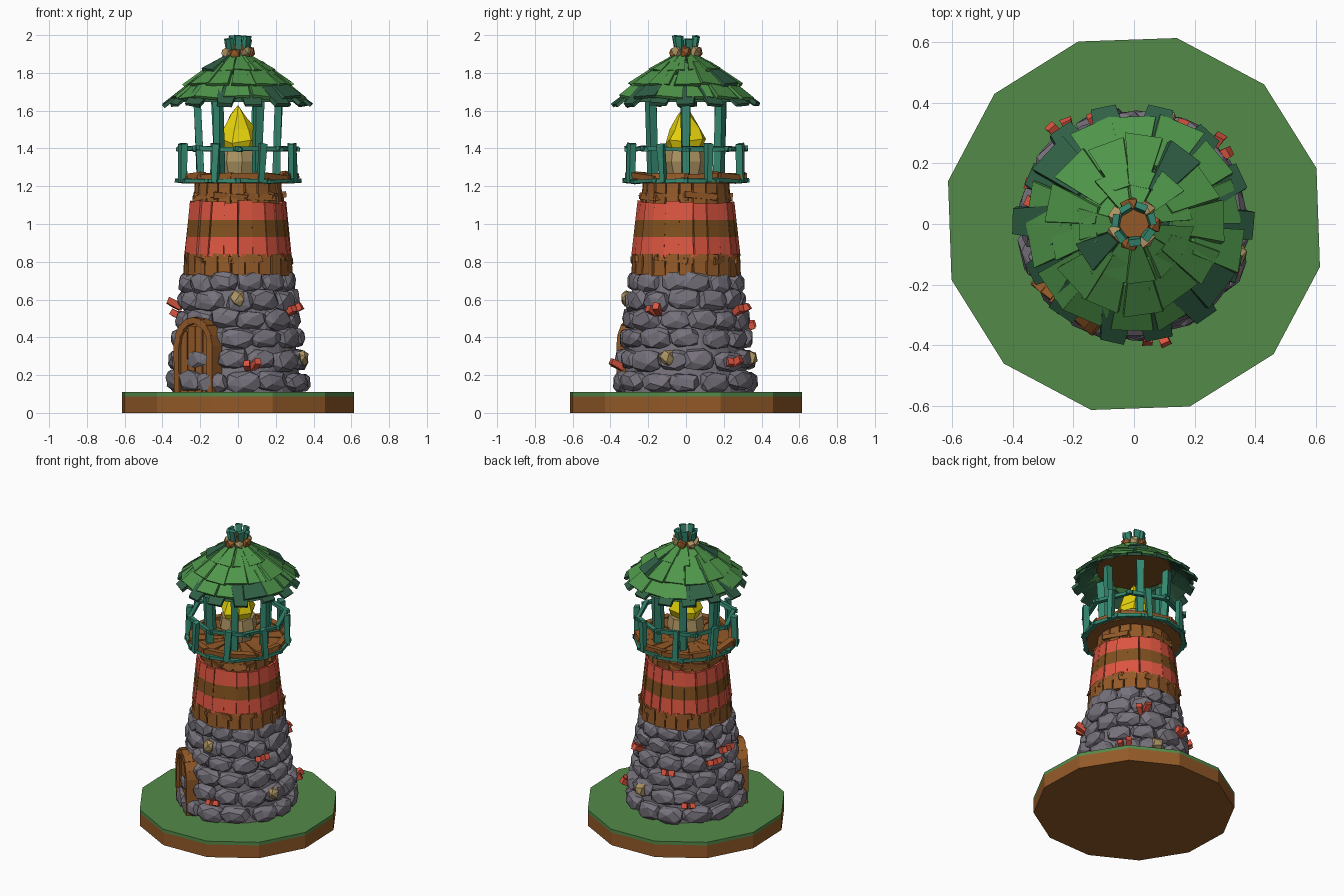
import bpy, bmesh, math, random
from mathutils import Vector, Matrix

random.seed(4)
TAU = math.tau
rnd = random.uniform

if "Cube" in bpy.data.objects:
    bpy.data.objects.remove(bpy.data.objects["Cube"])


def material(name, hexa):
    rgb = [int(hexa[i:i + 2], 16) / 255 for i in (0, 2, 4)]
    col = [((c + .055) / 1.055) ** 2.4 for c in rgb] + [1]
    m = bpy.data.materials.new(name)
    m.use_nodes = True
    m.diffuse_color = col
    m.node_tree.nodes["Principled BSDF"].inputs["Base Color"].default_value = col
    return m


GRASS = material("grass green", "548a4a")
LEAF = material("leaf green", "4f964a")
DARK = material("dark leaf green", "305f45")
STONE = material("stone grey", "77727c")
WOOD = material("wood brown", "945a28")
STRIPE = material("stripe brown", "80501f")
RED = material("red paint", "dc5540")
TEAL = material("teal", "358870")
TAN = material("tan stone", "ad9462")
YELLOW = material("flame yellow", "ecd80c")


def pol(a, r, z):
    return Vector((r * math.cos(a), r * math.sin(a), z))


def finish(name, bm, *mats):
    bmesh.ops.recalc_face_normals(bm, faces=bm.faces)
    me = bpy.data.meshes.new(name)
    bm.to_mesh(me)
    bm.free()
    for m in mats:
        me.materials.append(m)
    ob = bpy.data.objects.new(name, me)
    bpy.context.collection.objects.link(ob)
    return ob


def beam(bm, p, q, w0, w1, d, out, jit=0.0, mat=0):
    """Tapered box from p to q, width w0 to w1, thickness d along out."""
    axis = (q - p).normalized()
    side = axis.cross(out).normalized()
    n = side.cross(axis)
    rings = []
    for c, w in ((p, w0), (q, w1)):
        rings.append([bm.verts.new(c + side * w / 2 * s + n * d / 2 * t
                                   + Vector([rnd(-jit, jit) for _ in range(3)]))
                      for s, t in ((-1, -1), (1, -1), (1, 1), (-1, 1))])
    a, b = rings
    faces = [a[::-1], b] + [[a[i], a[i - 3], b[i - 3], b[i]] for i in range(4)]
    for f in faces:
        bm.faces.new(f).material_index = mat


def lathe(bm, pts, n, start=0.0):
    vs = [bm.verts.new(pol(start, r, z)) for r, z in pts]
    es = [bm.edges.new(e) for e in zip(vs, vs[1:])]
    bmesh.ops.spin(bm, geom=vs + es, cent=(0, 0, 0), axis=(0, 0, 1), angle=TAU, steps=n)
    bmesh.ops.remove_doubles(bm, verts=bm.verts, dist=.0005)


def rock(bm, c, a, size, count=22):
    """Chunky convex boulder, size = tangent, radial and vertical radii."""
    vs = []
    turn = rnd(0, TAU)
    for i in range(count):
        z = 1 - (2 * i + 1) / count
        t = i * 2.4 + turn + rnd(-.2, .2)
        r = math.sqrt(1 - z * z)
        p = [math.copysign(abs(v) ** .75, v) * s * rnd(.92, 1.05)
             for v, s in zip((r * math.cos(t), r * math.sin(t), z), size)]
        vs.append(bm.verts.new(c + Matrix.Rotation(a + TAU / 4, 3, 'Z') @ Vector(p)))
    bmesh.ops.convex_hull(bm, input=vs)
    bmesh.ops.delete(bm, geom=[v for v in vs if v.is_valid and not v.link_faces])


def hoop(name, r, z, n, w, d, mat, jit):
    """Ring of rough overlapping sticks."""
    bm = bmesh.new()
    for i in range(n):
        a, b = TAU * (i - .08) / n, TAU * (i + 1.08) / n
        dz = rnd(-jit, jit)
        beam(bm, pol(a, r, z + dz), pol(b, r, z - dz), w, w * .85, d,
             pol((a + b) / 2, 1, 0), jit * .6)
    return finish(name, bm, mat)


# Ground: twelve-sided slab with a grass top
for name, r, z0, z1, m in (("ground_slab", .615, 0, .088, WOOD), ("grass_top", .629, .088, .11, GRASS)):
    bm = bmesh.new()
    lathe(bm, [(0, z0), (.629, z0), (.629, z1), (0, z1)], 12, math.radians(17))
    finish(name, bm, m)

# Stone tower: core and courses of boulders
bm = bmesh.new()
lathe(bm, [(0, .1), (.335, .1), (.265, .73), (0, .73)], 24)
finish("tower_core", bm, STONE)
bm = bmesh.new()
for k, (z, r, n) in enumerate(((.168, .335, 13), (.28, .318, 13), (.39, .302, 12),
                               (.495, .288, 12), (.597, .276, 12), (.69, .262, 12))):
    for i in range(n):
        a = TAU * (i + k * .5 + rnd(-.12, .12)) / n
        w = math.pi * r / n * rnd(1.05, 1.25)
        rock(bm, pol(a, r + rnd(-.008, .008), z + rnd(-.01, .01)), a, (w, .052, rnd(.052, .062)))
bmesh.ops.dissolve_limit(bm, angle_limit=.25, verts=bm.verts, edges=bm.edges)
finish("tower_stones", bm, STONE)

# Accent stones and red crystals set in the wall
bm = bmesh.new()
for x, y, z in ((0, -.305, .605), (.335, -.1, .29), (.1, .34, .29)):
    rock(bm, Vector((x, y, z)), math.atan2(y, x), (.042, .04, .045), 12)
finish("accent_stones", bm, TAN)
bm = bmesh.new()
for x, y, z in ((.28, -.16, .53), (.07, -.355, .24), (.27, .24, .25), (-.23, .3, .24),
                (.16, .28, .53), (-.1, .32, .44), (-.3, .14, .5), (-.32, .04, .56)):
    p = Vector((x, y, z))
    out = Vector((x, y, 0)).normalized()
    tan = out.cross(Vector((0, 0, 1)))
    for s, l in ((-.012, .06), (.014, .042)):
        beam(bm, p - out * .02 + tan * s, p + out * l * .8 + tan * s * 2.2 + Vector((0, 0, l * .6)),
             .03, .036, .034, Vector((0, 0, 1)), .004)
finish("crystals", bm, RED)

# Arched door: planked panel and frame
turn = Matrix.Rotation(-.7, 4, 'Z')
arch = [Vector((.115, 0, .11))] + [Vector((.115 * math.cos(t), 0, .36 + .13 * math.sin(t)))
        for t in [math.pi * i / 8 for i in range(9)]] + [Vector((-.115, 0, .11))]
bm = bmesh.new()
f = bm.faces.new([bm.verts.new(p + Vector((0, -.27, 0))) for p in arch])
ext = bmesh.ops.extrude_face_region(bm, geom=[f])["geom"]
bmesh.ops.translate(bm, verts=[v for v in ext if isinstance(v, bmesh.types.BMVert)], vec=(0, -.075, 0))
for i in range(4):
    x = -.075 + i * .05
    top = .43 + .03 * (i in (1, 2))
    beam(bm, Vector((x, -.345, .11)), Vector((x, -.345, top)), .044, .044, .016, Vector((0, -1, 0)), .002)
finish("door_panel", bm, WOOD).matrix_world = turn
bm = bmesh.new()
for p, q in zip(arch, arch[1:]):
    e = (q - p).normalized() * .006
    off = Vector((0, -.33, 0))
    beam(bm, p - e + off, q + e + off, .036, .036, .08, Vector((0, -1, 0)), .003)
finish("door_frame", bm, WOOD).matrix_world = turn

# Wooden storey: core, lower and upper planks, painted planks
bm = bmesh.new()
lathe(bm, [(0, .7), (.262, .7), (.215, 1.24), (0, 1.24)], 22)
finish("wood_core", bm, WOOD)
bm = bmesh.new()
for z0, z1, r0, r1, n in ((.725, .84, .273, .268, 24), (1.09, 1.23, .222, .212, 20)):
    for i in range(n):
        a = TAU * i / n
        w = TAU * r0 / n * .95
        beam(bm, pol(a, r0, z0 + rnd(-.006, .006)), pol(a, r1, z1), w, w * .95, .03, pol(a, 1, 0), .003)
finish("plain_planks", bm, WOOD)
bm = bmesh.new()
for i in range(22):
    a = TAU * i / 22
    beam(bm, pol(a, .266, .825), pol(a, .236, 1.115 + rnd(-.008, .008)), .078, .07, .032,
         pol(a + rnd(-.12, .12), 1, 0), .003)
for z in (.93, 1.02):
    bmesh.ops.bisect_plane(bm, geom=bm.verts[:] + bm.edges[:] + bm.faces[:],
                           plane_co=(0, 0, z), plane_no=(0, 0, 1))
for f in bm.faces:
    f.material_index = int(.93 < f.calc_center_median().z < 1.02)
finish("painted_planks", bm, RED, STRIPE)
hoop("lower_band", .275, .815, 11, .038, .04, WOOD, .012)
hoop("upper_band", .232, 1.145, 9, .036, .04, WOOD, .012)

# Balcony: deck boards, rim, hoop, railing
bm = bmesh.new()
lathe(bm, [(0, 1.215), (.3, 1.215), (.3, 1.235), (0, 1.235)], 18)
for i in range(18):
    a = TAU * i / 18
    beam(bm, pol(a, .05, 1.236), pol(a, .305, 1.238 + rnd(0, .008)), .016, .098, .02, Vector((0, 0, 1)), .003)
finish("balcony_deck", bm, WOOD)
hoop("deck_rim", .305, 1.252, 11, .034, .036, WOOD, .009)
hoop("deck_hoop", .322, 1.228, 12, .022, .028, TEAL, .005)
hoop("hand_rail", .315, 1.398, 8, .024, .026, TEAL, .006)
bm = bmesh.new()
for i in range(8):
    a = TAU * (i + .5) / 8
    beam(bm, pol(a, .315, 1.22), pol(a + rnd(-.06, .06), .313, 1.425), .034, .04, .034, pol(a, 1, 0), .005)
finish("rail_posts", bm, TEAL)
bm = bmesh.new()
for i in range(6):
    a = TAU * i / 6
    beam(bm, pol(a, .198, 1.23), pol(a, .216, 1.68), .042, .046, .042, pol(a, 1, 0), .006)
finish("roof_posts", bm, TEAL)

# Fire bowl and flame
bm = bmesh.new()
lathe(bm, [(0, 1.24), (.095, 1.24), (.12, 1.33), (.108, 1.4), (.08, 1.4), (0, 1.37)], 9)
finish("fire_bowl", bm, TAN)
bm = bmesh.new()
lathe(bm, [(0, 1.33), (.085, 1.38), (.108, 1.44), (.083, 1.51), (.04, 1.575), (0, 1.63)], 7)
for v in bm.verts:
    if v.co.z < 1.6:
        v.co += Vector((rnd(-.008, .008), rnd(-.008, .008), rnd(-.015, .015)))
finish("flame", bm, YELLOW)

# Roof: inner shell, ceiling, overlapping leaf shingles
bm = bmesh.new()
lathe(bm, [(.35, 1.645), (.27, 1.72), (.18, 1.79), (.09, 1.865), (0, 1.88)], 18)
finish("roof_shell", bm, DARK)
bm = bmesh.new()
lathe(bm, [(0, 1.735), (.235, 1.735), (.235, 1.745), (0, 1.745)], 18)
finish("roof_ceiling", bm, STRIPE)
bm = bmesh.new()
for k, (r0, z0, r1, z1, n, w) in enumerate(((.26, 1.725, .383, 1.63, 14, .088),
                                            (.2, 1.785, .352, 1.667, 14, .158),
                                            (.12, 1.85, .28, 1.735, 13, .138),
                                            (.045, 1.895, .185, 1.81, 11, .108))):
    for i in range(n):
        a = TAU * (i + k * .5 + rnd(-.08, .08)) / n
        dark = 1 if k == 0 or rnd(0, 1) < .08 else 0
        out = pol(a + rnd(-.25, .25), .6, .8)
        beam(bm, pol(a, r0, z0), pol(a, r1 + rnd(-.012, .012), z1 + rnd(-.006, .006)),
             TAU * r0 / n, w * rnd(.88, 1.02), .018, out, .004, dark)
finish("roof_shingles", bm, LEAF, DARK)

# Finial: wood core, tan blocks, teal crown
bm = bmesh.new()
lathe(bm, [(0, 1.86), (.06, 1.86), (.05, 1.95), (0, 1.95)], 8)
finish("finial_core", bm, WOOD)
bm = bmesh.new()
for i in range(7):
    a = TAU * i / 7
    rock(bm, pol(a, .064, 1.908 + rnd(-.006, .006)), a, (.032, .028, .03), 10)
    for f in bm.faces:
        f.tag = True
for f in bm.faces:
    c = f.calc_center_median()
    f.material_index = int(math.atan2(c.y, c.x) / TAU * 7 + 7.5) % 2
finish("finial_blocks", bm, TAN, WOOD)
bm = bmesh.new()
for i in range(7):
    a = TAU * (i + .3) / 7
    beam(bm, pol(a, .05, 1.925), pol(a, .062, 1.992 + rnd(-.012, .006)), .034, .04, .022, pol(a, 1, 0), .003)
finish("finial_crown", bm, TEAL)
